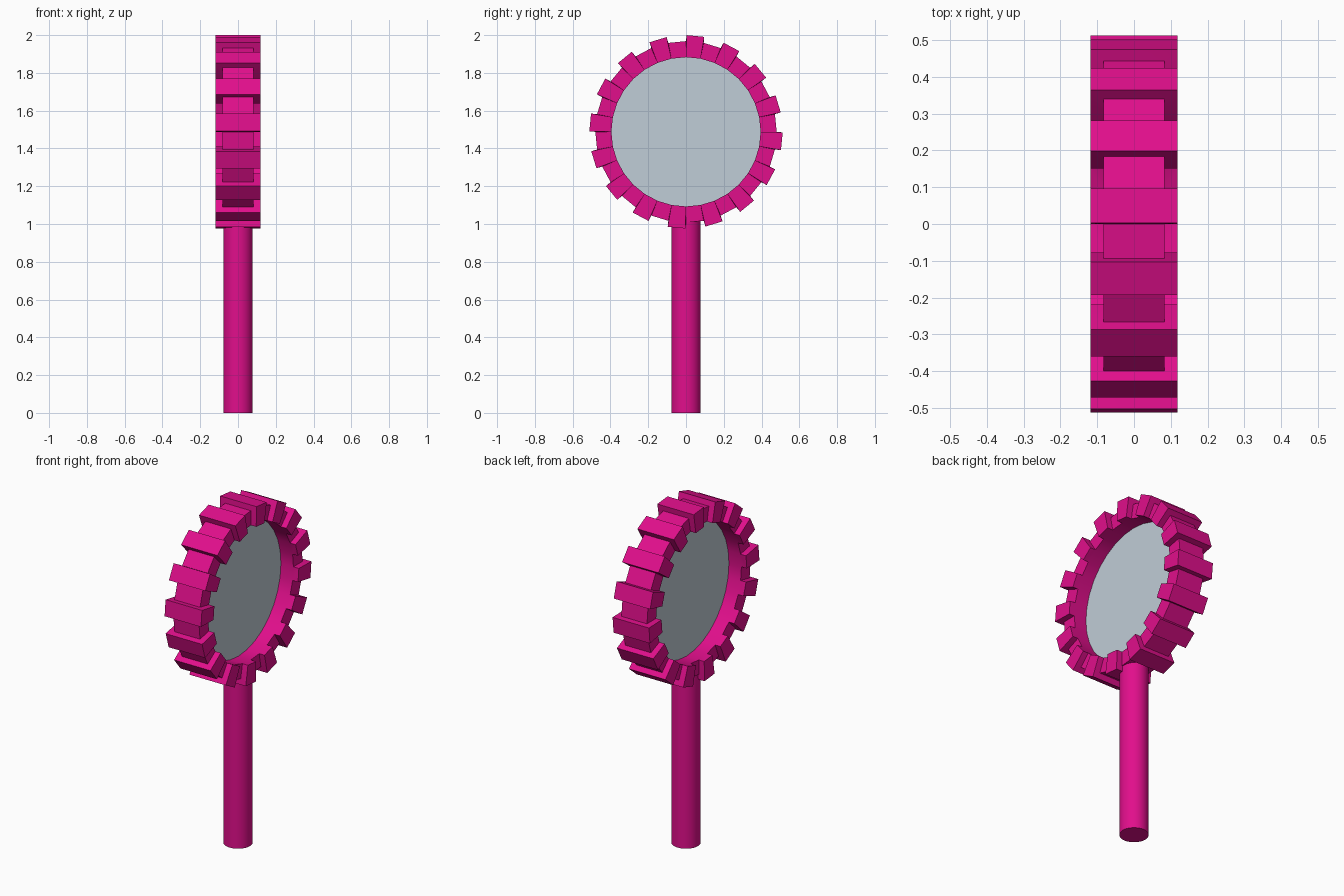
import bpy, bmesh, math
from mathutils import Vector

if "Cube" in bpy.data.objects:
    bpy.data.objects.remove(bpy.data.objects["Cube"])

N = 32                       # ring segments, every second one is a raised tooth
CZ = 1.488                   # ring centre height
RI, RO = 0.395, 0.48         # ring radii
W = 0.083                    # ring half width
TOOTH_H, TOOTH_W = 0.032, 0.035


def material(name, rgb):
    m = bpy.data.materials.new(name)
    m.diffuse_color = (*rgb, 1)
    m.use_nodes = True
    m.node_tree.nodes["Principled BSDF"].inputs["Base Color"].default_value = m.diffuse_color
    return m


pink = material("hot pink", (0.75, 0.0045, 0.26))
glass = material("pale glass", (0.53, 0.61, 0.68))


def finish(name, bm, mat):
    bmesh.ops.recalc_face_normals(bm, faces=bm.faces)
    me = bpy.data.meshes.new(name)
    bm.to_mesh(me)
    bm.free()
    me.materials.append(mat)
    ob = bpy.data.objects.new(name, me)
    bpy.context.collection.objects.link(ob)
    bpy.context.view_layer.objects.active = ob
    ob.select_set(True)
    bpy.ops.object.shade_smooth_by_angle(angle=math.radians(30))
    ob.select_set(False)
    return ob


def radial(angle):
    return Vector((0, math.cos(angle), math.sin(angle)))


# toothed ring: square section swept round, odd segments pushed outwards
SECTION = [(-W, RI), (-W, RO), (W, RO), (W, RI)]
bm = bmesh.new()
step = math.tau / N
loops = []
for k in range(N):
    d = radial(k * step)
    loops.append([bm.verts.new(Vector((x, 0, CZ)) + d * r) for x, r in SECTION])

for k in range(N):
    a, b = loops[k], loops[(k + 1) % N]
    bm.faces.new((a[3], b[3], b[0], a[0]))           # inner face
    if k % 2 == 0:                                   # plain segment
        for i in range(3):
            bm.faces.new((a[i], b[i], b[i + 1], a[i + 1]))
        continue
    n = radial((k + 0.5) * step)
    ends = []
    for base in (a, b):                              # raised copy of each end
        ends.append([bm.verts.new(v.co + Vector((math.copysign(TOOTH_W, x), 0, 0))
                                  + (n * TOOTH_H if r == RO else Vector()))
                     for v, (x, r) in zip(base, SECTION)])
    ta, tb = ends
    for i in range(3):
        bm.faces.new((ta[i], tb[i], tb[i + 1], ta[i + 1]))
        for base, t in ((a, ta), (b, tb)):
            bm.faces.new((base[i], base[i + 1], t[i + 1], t[i]))
    for i in (0, 3):
        bm.faces.new((a[i], b[i], tb[i], ta[i]))
finish("toothed_ring", bm, pink)


def cylinder(name, radius, depth, centre, mat, along_x=False):
    bm = bmesh.new()
    bmesh.ops.create_cone(bm, cap_ends=True, segments=N, radius1=radius,
                          radius2=radius, depth=depth)
    for v in bm.verts:
        if along_x:
            v.co = Vector((v.co.z, v.co.x, v.co.y))
        v.co += Vector(centre)
    return finish(name, bm, mat)


# lens in the middle of the ring
cylinder("lens", 0.4, 0.004, (0, 0, CZ), glass, along_x=True)

# handle, its top buried in the ring
cylinder("handle", 0.078, 1.04, (0, 0, 0.52), pink)
